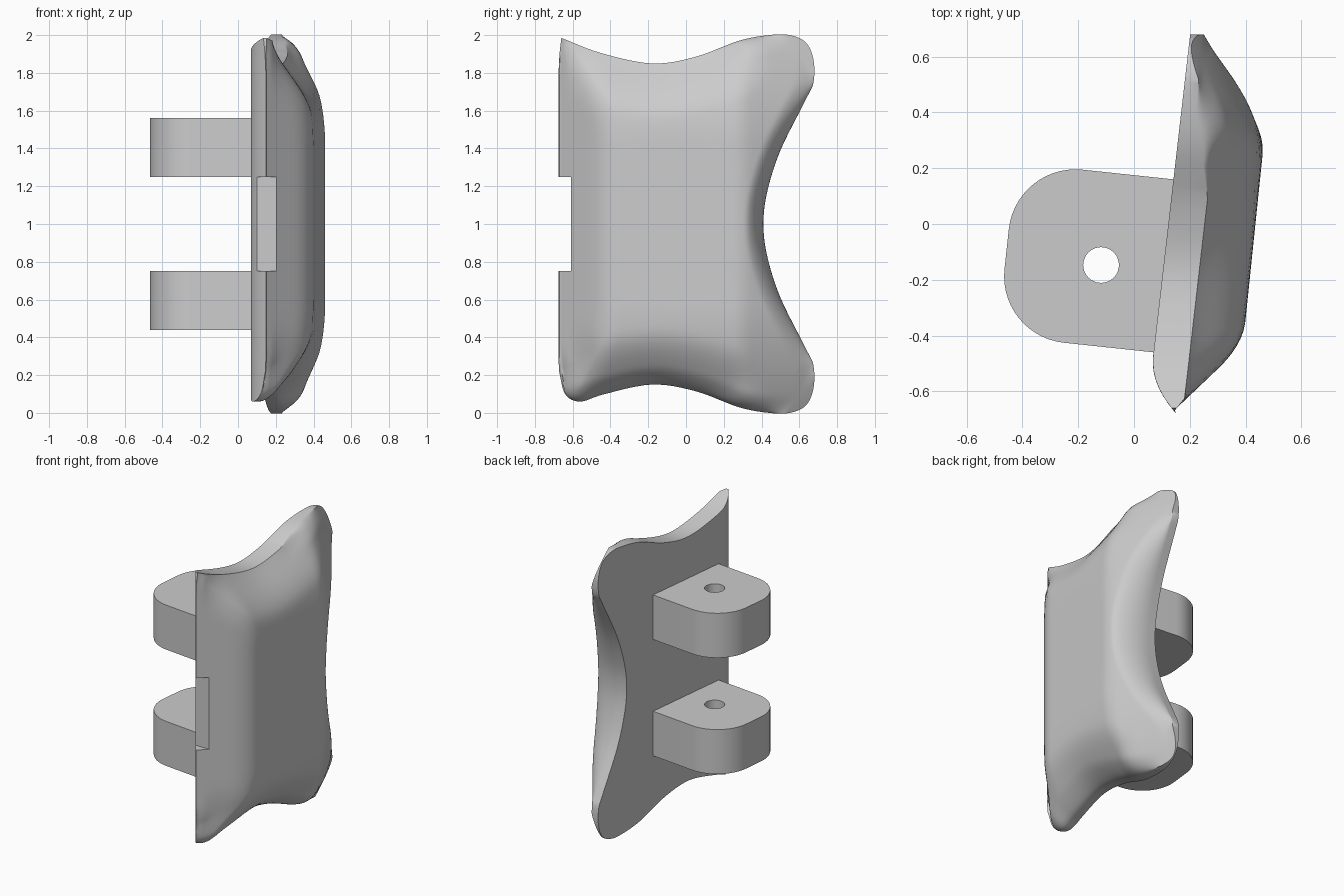
import bpy, bmesh, math
from mathutils import Vector

if "Cube" in bpy.data.objects:
    bpy.data.objects.remove(bpy.data.objects["Cube"])

RINGS = 32
CENTER = Vector((0, 1))


def clamp(v):
    return max(0.0, min(1.0, v))


def spline(points, steps=6):
    """Smooth Catmull-Rom path through the points."""
    p = [Vector(q) for q in points]
    p = [2 * p[0] - p[1]] + p + [2 * p[-1] - p[-2]]
    path = []
    for a, b, c, d in zip(p, p[1:], p[2:], p[3:]):
        for i in range(steps):
            t = i / steps
            path.append(b + (c - a) * t / 2 + (2 * a - 5 * b + 4 * c - d) * t * t / 2
                        + (3 * b - a - 3 * c + d) * t ** 3 / 2)
    return path + [p[-2]]


def smooth_min(a, b, k):
    h = max(k - abs(a - b), 0) / k
    return min(a, b) - h * h * k / 4


def distance(p, segments):
    best = 9.0
    for a, b in segments:
        ab = b - a
        t = clamp((p - a).dot(ab) / ab.length_squared)
        best = min(best, (p - a - ab * t).length_squared)
    return math.sqrt(best)


# Plate outline in the (y, z) plane
horn = [(-.18, 1.85), (.05, 1.885), (.28, 1.97), (.44, 2), (.55, 2), (.635, 1.96),
        (.675, 1.87), (.675, 1.75), (.635, 1.66), (.5, 1.39), (.43, 1.17)]
lower = [(y, 2 - z) for y, z in reversed(horn)]
rim = spline([(-.66, 1.985), (-.45, 1.905)] + horn + [(.41, 1)] + lower
             + [(-.43, .1), (-.56, .06), (-.64, .1), (-.672, .22)])
front = [Vector((-.675, .22 + (1.8 - .22) * i / 24)) for i in range(1, 25)]
front.append(Vector((-.67, 1.9)))
outline = rim + front
segments = list(zip(rim, rim[1:]))
long_edges = [s for s in segments if s[0].y > 1.8 and s[0].x < .2
              or s[0].y < .2 and s[0].x < .2]


def plane_x(y):
    return .069 + (y + .47) * .115


def inner_x(y):
    return plane_x(y) + .097 * (max(0, -.47 - y) / .2) ** 2


def outer_x(p, sharp):
    y, z = p
    dome = .42 * max(0, abs(z - 1) - .42) ** 2
    crown = smooth_min(.40 + (y + .34) * .1035, .45 - .4 * (y - .33), .025) - dome
    thick = smooth_min(.14 + (y + .672) * 1.05, crown, .08) - plane_x(y)
    # Soft shoulder along the top and bottom, then a tight rounded rim
    s = clamp(distance(p, long_edges) / .3)
    if thick > .13:
        thick = .13 + (thick - .13) * s * (2 - s)
    s = clamp(distance(p, segments) / .1)
    roundness = math.sqrt(max(0, 1 - (1 - s) ** 2))
    if thick > .05:
        thick = .05 + (thick - .05) * (roundness + (1 - roundness) * sharp)
    return max(plane_x(y) + thick, inner_x(y) + .003)


def finish(obj, angle):
    bpy.ops.object.select_all(action='DESELECT')
    obj.select_set(True)
    bpy.context.view_layer.objects.active = obj
    bpy.ops.object.shade_smooth_by_angle(angle=math.radians(angle))


def make_object(name, bm):
    bmesh.ops.recalc_face_normals(bm, faces=bm.faces)
    mesh = bpy.data.meshes.new(name)
    bm.to_mesh(mesh)
    bm.free()
    obj = bpy.data.objects.new(name, mesh)
    bpy.context.collection.objects.link(obj)
    return obj


# Contoured plate: concentric rings on the outer and inner skins
bm = bmesh.new()
count = len(outline)
skins = []
for outer in (True, False):
    rings = []
    for i in range(1, RINGS + 1):
        scale = 1 - (1 - i / RINGS) ** 2
        ring = []
        for q in outline:
            p = CENTER + (q - CENTER) * scale
            sharp = clamp((.4 - q.x) / .3) if q.y > 1 else 0
            x = outer_x(p, sharp) if outer else inner_x(p.x)
            ring.append(bm.verts.new((x, p.x, p.y)))
        rings.append(ring)
    x = outer_x(CENTER, 0) if outer else inner_x(0)
    hub = bm.verts.new((x, 0, 1))
    for j in range(count):
        k = (j + 1) % count
        bm.faces.new((hub, rings[0][j], rings[0][k]))
        for a, b in zip(rings, rings[1:]):
            bm.faces.new((a[j], b[j], b[k], a[k]))
    skins.append(rings[-1])
for j in range(count):
    k = (j + 1) % count
    bm.faces.new((skins[0][j], skins[1][j], skins[1][k], skins[0][k]))
plate = make_object("contoured_plate", bm)

# Notch in the front edge
bpy.ops.mesh.primitive_cube_add(size=1, location=(.2, -.81, 1))
cutter = bpy.context.object
cutter.name = "notch_cutter"
cutter.scale = (1, .4, .5)
cutter.hide_render = True
cut = plate.modifiers.new("notch", 'BOOLEAN')
cut.operation = 'DIFFERENCE'
cut.solver = 'EXACT'
cut.object = cutter
bpy.context.view_layer.objects.active = plate
bpy.ops.object.modifier_apply(modifier=cut.name)
bpy.data.objects.remove(cutter)
finish(plate, 40)


def rounded(corner, before, after, r, steps=14):
    """Arc that rounds a right-angled corner."""
    c = Vector(corner)
    u = (Vector(before) - c).normalized() * r
    v = (Vector(after) - c).normalized() * r
    arc = [i / steps * math.pi / 2 for i in range(steps + 1)]
    return [c + u * (1 - math.sin(t)) + v * (1 - math.cos(t)) for t in arc]


# Hinge lugs: rounded profile with a pin hole
root_a, corner_a, corner_b, root_b = (.09, -.462), (-.49, -.40), (-.423, .22), (.16, .158)
profile = [Vector(root_a)] + rounded(corner_a, root_a, corner_b, .24) \
    + rounded(corner_b, corner_a, root_b, .24) + [Vector(root_b)]
hole = [Vector((-.118 + .064 * math.cos(t * math.pi / 16),
                -.147 + .064 * math.sin(t * math.pi / 16))) for t in range(32)]

for name, z in (("lower_hinge_lug", .595), ("upper_hinge_lug", 1.405)):
    curve = bpy.data.curves.new(name, 'CURVE')
    curve.dimensions = '2D'
    curve.fill_mode = 'BOTH'
    curve.extrude = .155
    for loop in (profile, hole):
        path = curve.splines.new('POLY')
        path.points.add(len(loop) - 1)
        for point, q in zip(path.points, loop):
            point.co = (q.x, q.y, 0, 1)
        path.use_cyclic_u = True
    lug = bpy.data.objects.new(name, curve)
    lug.location.z = z
    bpy.context.collection.objects.link(lug)
    bpy.ops.object.select_all(action='DESELECT')
    lug.select_set(True)
    bpy.context.view_layer.objects.active = lug
    bpy.ops.object.convert(target='MESH')
    lug = bpy.context.object
    bm = bmesh.new()
    bm.from_mesh(lug.data)
    bmesh.ops.remove_doubles(bm, verts=bm.verts, dist=.0005)
    bmesh.ops.recalc_face_normals(bm, faces=bm.faces)
    bm.to_mesh(lug.data)
    bm.free()
    finish(lug, 30)
